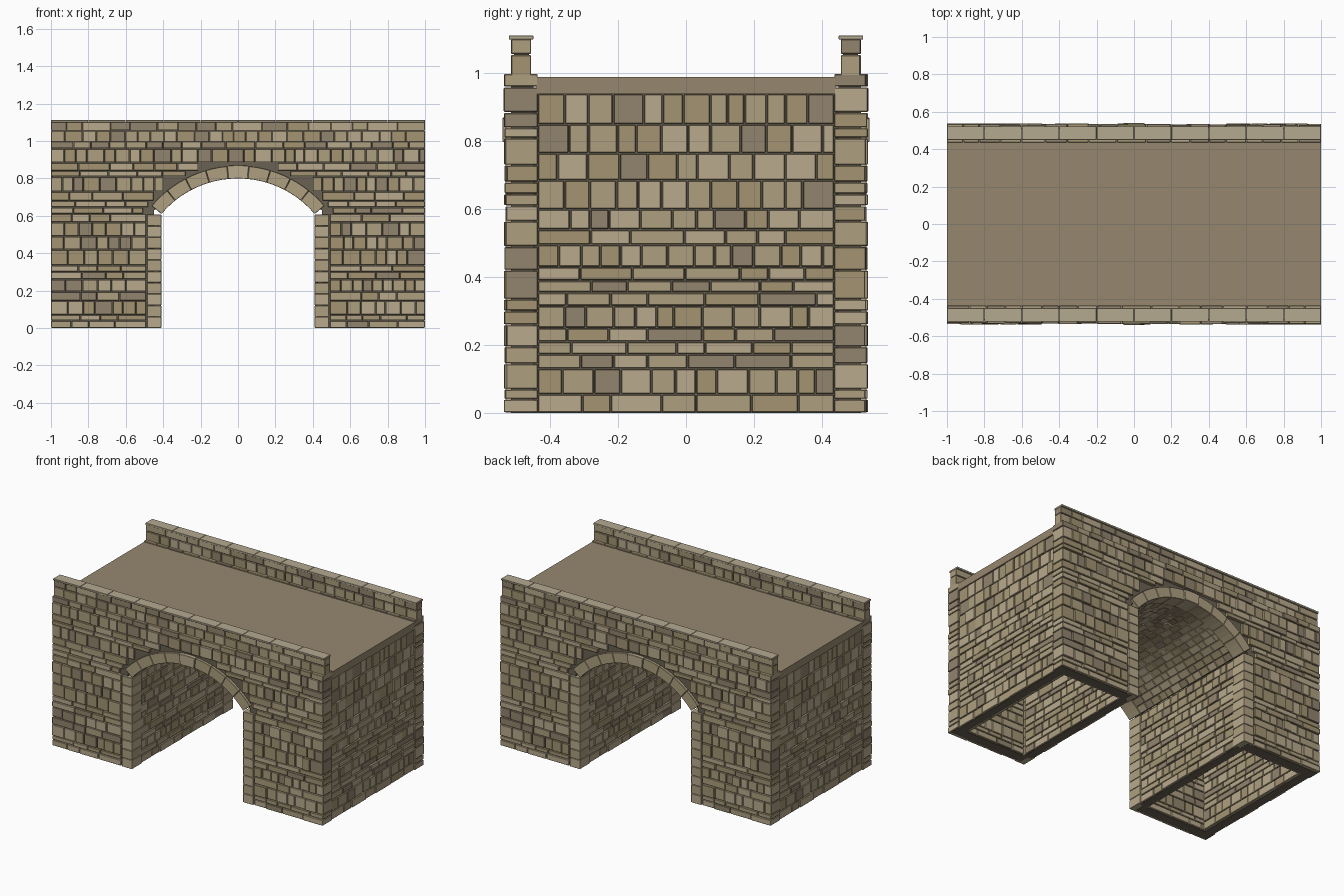
import bpy, bmesh, math, random

if "Cube" in bpy.data.objects:
    bpy.data.objects.remove(bpy.data.objects["Cube"])

random.seed(7)


def material(name, rgb):
    m = bpy.data.materials.new(name)
    m.diffuse_color = (*rgb, 1)
    m.use_nodes = True
    m.node_tree.nodes["Principled BSDF"].inputs["Base Color"].default_value = m.diffuse_color
    return m


TINTS = [material("stone_light", (0.485, 0.402, 0.266)),
         material("stone_tan", (0.423, 0.347, 0.216)),
         material("stone_ochre", (0.366, 0.296, 0.171)),
         material("stone_brown", (0.29, 0.23, 0.155))]
MORTAR = material("mortar", (0.144, 0.12, 0.084))
DECK = material("deck", (0.305, 0.242, 0.162))
CAP = material("cap_stone", (0.46, 0.40, 0.28))

HALF, SPRING, R_IN, R_OUT, CZ = 0.41, 0.607, 0.537, 0.605, 0.263
SPREAD = math.asin(HALF / R_IN)
GAP = 0.002


# Mappings from (along, up, depth) to space
def to_front(u, v, d):
    return (u, -d, v)


def to_side(u, v, d):
    return (d, u, v)


def to_barrel(u, v, d):
    return (d * math.sin(v), u, CZ + d * math.cos(v))


def block(bm, fn, u0, u1, v0, v1, d0, d1, mat=0, n=1):
    """One stone: a box in mapped space, with n segments along v."""
    rings = []
    for i in range(n + 1):
        v = v0 + (v1 - v0) * i / n
        rings.append([bm.verts.new(fn(u, v, d))
                      for u, d in ((u0, d0), (u1, d0), (u1, d1), (u0, d1))])
    faces = [bm.faces.new(rings[0]), bm.faces.new(rings[-1])]
    for a, b in zip(rings, rings[1:]):
        for k in range(4):
            faces.append(bm.faces.new((a[k], a[(k + 1) % 4], b[(k + 1) % 4], b[k])))
    for f in faces:
        f.material_index = mat


def finish(name, bm, mats, bevel=0.0, twin=False):
    bmesh.ops.recalc_face_normals(bm, faces=bm.faces)
    me = bpy.data.meshes.new(name)
    bm.to_mesh(me)
    bm.free()
    for m in mats:
        me.materials.append(m)
    ob = bpy.data.objects.new(name, me)
    bpy.context.collection.objects.link(ob)
    if bevel:
        b = ob.modifiers.new("worn_edges", 'BEVEL')
        b.width, b.segments, b.limit_method = bevel, 1, 'ANGLE'
        b.angle_limit = math.radians(40)
    if twin:  # the far half is the near half turned around
        other = ob.copy()
        other.name = name + "_opposite"
        other.rotation_euler.z = math.pi
        bpy.context.collection.objects.link(other)
    return ob


def tint():
    return random.choices(range(4), (3, 4, 4, 2))[0]


def course(bm, fn, u0, u1, v0, v1, back, face, rough, gap_v=GAP):
    """One row of random stones; tall rows get short stones, thin rows long ones."""
    lo, hi = (0.05, 0.095) if v1 - v0 > 0.055 else (0.08, 0.17)
    cuts = [u0]
    while u1 - cuts[-1] > hi:
        cuts.append(cuts[-1] + random.uniform(lo, hi))
    if len(cuts) > 1 and u1 - cuts[-1] < lo * 0.6:
        cuts.pop()
    cuts.append(u1)
    for a, b in zip(cuts, cuts[1:]):
        block(bm, fn, a + (GAP if a > u0 else 0), b - (GAP if b < u1 else 0),
              v0 + gap_v, v1 - gap_v, back,
              face + random.uniform(-rough, rough), tint())


# Face wall, stepped around the arch
rows = [0, .04, .07, .145, .195, .26, .30, .335, .42, .49, .565, .61, .645, .68,
        .73, .81, .84, .885, .96, 1.0]
bm = bmesh.new()
for z0, z1 in zip(rows, rows[1:]):
    r2 = 0.615 ** 2 - (z0 - CZ) ** 2
    limit = 0.492 if z0 < 0.61 else math.sqrt(max(r2, 0))
    if limit > 0:
        course(bm, to_front, -1, -limit, z0, z1, 0.437, 0.532, 0.005)
        course(bm, to_front, limit, 1, z0, z1, 0.437, 0.532, 0.005)
    else:
        course(bm, to_front, -1, 1, z0, z1, 0.437, 0.532, 0.005)
finish("face_wall", bm, TINTS, 0.002, True)

# Mortar plate behind the face wall, cut out for the arch
outline = [(-0.995, 0), (-0.45, 0), (-0.45, 0.63)]
for i in range(25):
    t = SPREAD * (i / 12 - 1)
    outline.append((0.575 * math.sin(t), CZ + 0.575 * math.cos(t)))
outline += [(0.45, 0.63), (0.45, 0), (0.995, 0), (0.995, 0.99), (-0.995, 0.99)]
bm = bmesh.new()
f = bm.faces.new([bm.verts.new((x, -0.515, z)) for x, z in outline])
ext = bmesh.ops.extrude_face_region(bm, geom=[f])
for v in ext["geom"]:
    if isinstance(v, bmesh.types.BMVert):
        v.co.y = -0.45
if not f.is_valid or all(len(e.link_faces) == 2 for e in bm.edges) is False:
    bm.faces.new([v for v in bm.verts if v.co.y < -0.5][:len(outline)])
finish("face_mortar", bm, [MORTAR], 0, True)

# End wall and its mortar
side = [0, .055, .13, .173, .21, .25, .315, .355, .39, .43, .495, .54, .60, .685,
        .765, .85, .94]
bm = bmesh.new()
for z0, z1 in zip(side, side[1:]):
    course(bm, to_side, -0.435, 0.435, z0, z1, 0.91, 0.996, 0.004)
finish("end_wall", bm, TINTS, 0.002, True)
bm = bmesh.new()
block(bm, to_side, -0.45, 0.45, 0, 0.945, 0.93, 0.984)
finish("end_mortar", bm, [MORTAR], 0, True)

# Passage wall under the arch and its mortar
inner = [0, .05, .09, .15, .19, .24, .30, .335, .39, .45, .49, .55, SPRING]
bm = bmesh.new()
for z0, z1 in zip(inner, inner[1:]):
    course(bm, to_side, -0.43, 0.43, z0, z1, 0.485, 0.413, 0.004)
finish("passage_wall", bm, TINTS, 0.002, True)
bm = bmesh.new()
block(bm, to_side, -0.45, 0.45, 0, SPRING, 0.425, 0.475)
finish("passage_mortar", bm, [MORTAR], 0, True)

# Jamb stones either side of the opening
bm = bmesh.new()
for i in range(10):
    z0, z1 = SPRING * i / 10, SPRING * (i + 1) / 10
    for s in (-1, 1):
        a, b = sorted((s * HALF, s * 0.485))
        block(bm, to_front, a, b, z0 + 0.001, z1 - 0.001, 0.43, 0.532, i % 2)
finish("jamb_stones", bm, TINTS, 0.0015, True)

# Ring of voussoirs with a proud keystone
bm = bmesh.new()
for i in range(9):
    t0 = SPREAD * (2 * i / 9 - 1)
    t1 = SPREAD * (2 * (i + 1) / 9 - 1)
    key = i == 4
    block(bm, to_barrel, -0.54 if key else -0.532, -0.43, t0 + 0.0015, t1 - 0.0015,
          R_IN, R_OUT + (0.002 if key else 0), 0 if key else 1, 3)
finish("arch_ring", bm, TINTS, 0.0015, True)

# Barrel vault between the rings
bm = bmesh.new()
n = 20
for i in range(n):
    t0, t1 = (SPREAD * (2 * k / n - 1) for k in (i, i + 1))
    course(bm, to_barrel, -0.43, 0.43, t0, t1, R_OUT, R_IN + 0.003, 0.003)
finish("vault_stones", bm, TINTS, 0.0015)
bm = bmesh.new()
block(bm, to_barrel, -0.45, 0.45, -SPREAD, SPREAD, R_IN + 0.012, R_OUT - 0.005, 0, 20)
finish("vault_mortar", bm, [MORTAR])

# Road deck
bm = bmesh.new()
block(bm, to_front, -1, 1, 0.94, 0.99, -0.44, 0.44)
finish("road_deck", bm, [DECK])

# Parapet courses and cap stones
bm = bmesh.new()
for z0, z1 in ((0.992, 1.056), (1.056, 1.102)):
    course(bm, to_front, -1, 1, z0, z1, 0.456, 0.514, 0.002)
finish("parapet", bm, TINTS, 0.002, True)
bm = bmesh.new()
for i in range(10):
    block(bm, to_front, -1 + i * 0.2 + 0.001, -0.8 + i * 0.2 - 0.001,
          1.1, 1.112, 0.45, 0.522)
finish("parapet_cap", bm, [CAP], 0.001, True)
bm = bmesh.new()
block(bm, to_front, -0.998, 0.998, 0.98, 1.1, 0.463, 0.507)
finish("parapet_mortar", bm, [MORTAR], 0, True)
